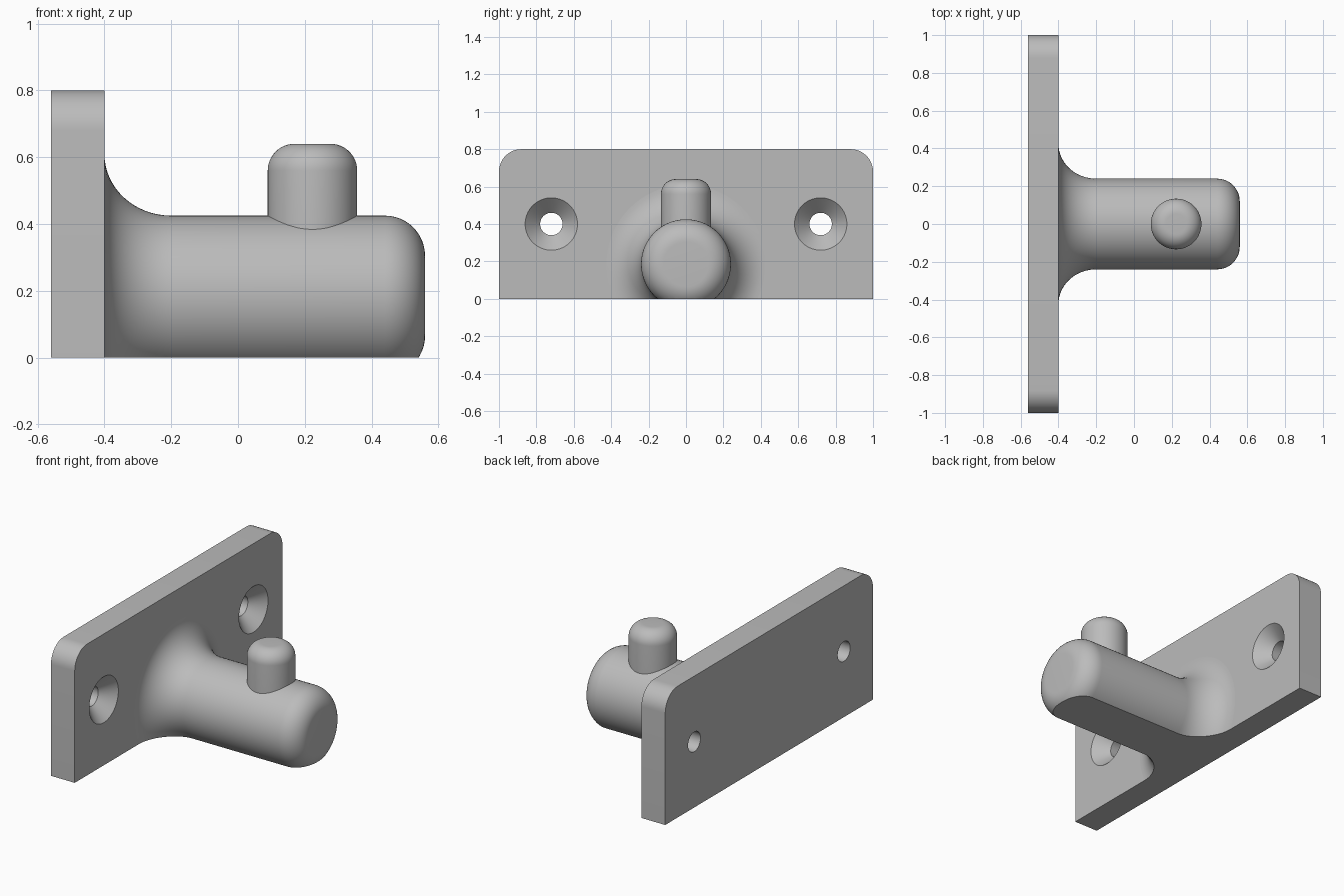
import bpy, bmesh
from math import pi, sin, cos, radians
from mathutils import Matrix

cube = bpy.data.objects.get("Cube")
if cube:
    bpy.data.objects.remove(cube)

grey = bpy.data.materials.new("plain grey")
grey.use_nodes = True
colour = (0.5, 0.5, 0.5, 1)
grey.diffuse_color = colour
grey.node_tree.nodes["Principled BSDF"].inputs["Base Color"].default_value = colour


def arc(cx, cy, rx, ry, start, end, steps=12):
    """Points along an elliptical arc, angles in degrees."""
    angles = [radians(start + (end - start) * i / steps) for i in range(steps + 1)]
    return [(cx + rx * cos(a), cy + ry * sin(a)) for a in angles]


def revolve(profile, matrix):
    """Spin (radius, height) points about z into a closed solid, then place it."""
    bm = bmesh.new()
    verts = [bm.verts.new((r, 0, h)) for r, h in profile]
    edges = [bm.edges.new(pair) for pair in zip(verts, verts[1:])]
    bmesh.ops.spin(bm, geom=verts + edges, cent=(0, 0, 0), axis=(0, 0, 1),
                   angle=2 * pi, steps=72, use_merge=True)
    bmesh.ops.remove_doubles(bm, verts=bm.verts, dist=1e-5)
    bmesh.ops.transform(bm, matrix=matrix, verts=bm.verts)
    bmesh.ops.recalc_face_normals(bm, faces=bm.faces)
    return bm


def finish(name, bm):
    mesh = bpy.data.meshes.new(name)
    bm.to_mesh(mesh)
    bm.free()
    mesh.materials.append(grey)
    obj = bpy.data.objects.new(name, mesh)
    bpy.context.collection.objects.link(obj)
    return obj


def activate(obj):
    bpy.ops.object.select_all(action='DESELECT')
    obj.select_set(True)
    bpy.context.view_layer.objects.active = obj


def smooth(obj):
    activate(obj)
    bpy.ops.object.shade_smooth_by_angle(angle=radians(30))


BACK, FACE, TIP = -0.56, -0.4, 0.56
ALONG_X = Matrix.Rotation(pi / 2, 4, 'Y')

# Mounting plate with rounded upper corners
outline = ([(-1, 0), (1, 0)] + arc(0.88, 0.68, 0.12, 0.12, 0, 90)
           + arc(-0.88, 0.68, 0.12, 0.12, 90, 180))
bm = bmesh.new()
base = bm.faces.new([bm.verts.new((BACK, y, z)) for y, z in outline])
side = bmesh.ops.extrude_face_region(bm, geom=[base])["geom"]
bmesh.ops.translate(bm, vec=(FACE - BACK, 0, 0),
                    verts=[v for v in side if isinstance(v, bmesh.types.BMVert)])
bmesh.ops.recalc_face_normals(bm, faces=bm.faces)
plate = finish("mounting_plate", bm)

# Countersunk screw holes
hole = [(0, BACK - 0.1), (0.06, BACK - 0.1), (0.06, FACE - 0.08),
        (0.14, FACE), (0.14, FACE + 0.1), (0, FACE + 0.1)]
for label, y in (("left", 0.72), ("right", -0.72)):
    cutter = finish(label + "_screw_hole_cutter",
                    revolve(hole, Matrix.Translation((0, y, 0.4)) @ ALONG_X))
    mod = plate.modifiers.new("screw hole", 'BOOLEAN')
    mod.operation, mod.solver, mod.object = 'DIFFERENCE', 'EXACT', cutter
    activate(plate)
    bpy.ops.object.modifier_apply(modifier=mod.name)
    bpy.data.objects.remove(cutter)
smooth(plate)

# Peg with a flared root and rounded tip, cut flat underneath
R = 0.24
flare = arc(R + 0.185, FACE + 0.2, 0.185, 0.2, 270, 180, 16)
nose = arc(R - 0.12, TIP - 0.12, 0.12, 0.12, 0, 90)
bm = revolve([(0, FACE)] + flare + nose + [(0, TIP)],
             Matrix.Translation((0, 0, 0.185)) @ ALONG_X)
cut = bmesh.ops.bisect_plane(bm, geom=bm.verts[:] + bm.edges[:] + bm.faces[:],
                             plane_co=(0, 0, 0), plane_no=(0, 0, -1), clear_outer=True)
rim = [e for e in cut["geom_cut"] if isinstance(e, bmesh.types.BMEdge)]
bmesh.ops.holes_fill(bm, edges=rim, sides=0)
hidden = [f for f in bm.faces if all(abs(v.co.x - FACE) < 1e-4 for v in f.verts)]
bmesh.ops.delete(bm, geom=hidden, context='FACES')
smooth(finish("peg", bm))

# Upright stud with a rounded top
stud = [(0, 0.3), (0.134, 0.3)] + arc(0.054, 0.56, 0.08, 0.08, 0, 90) + [(0, 0.64)]
smooth(finish("upright_stud", revolve(stud, Matrix.Translation((0.223, 0, 0)))))
